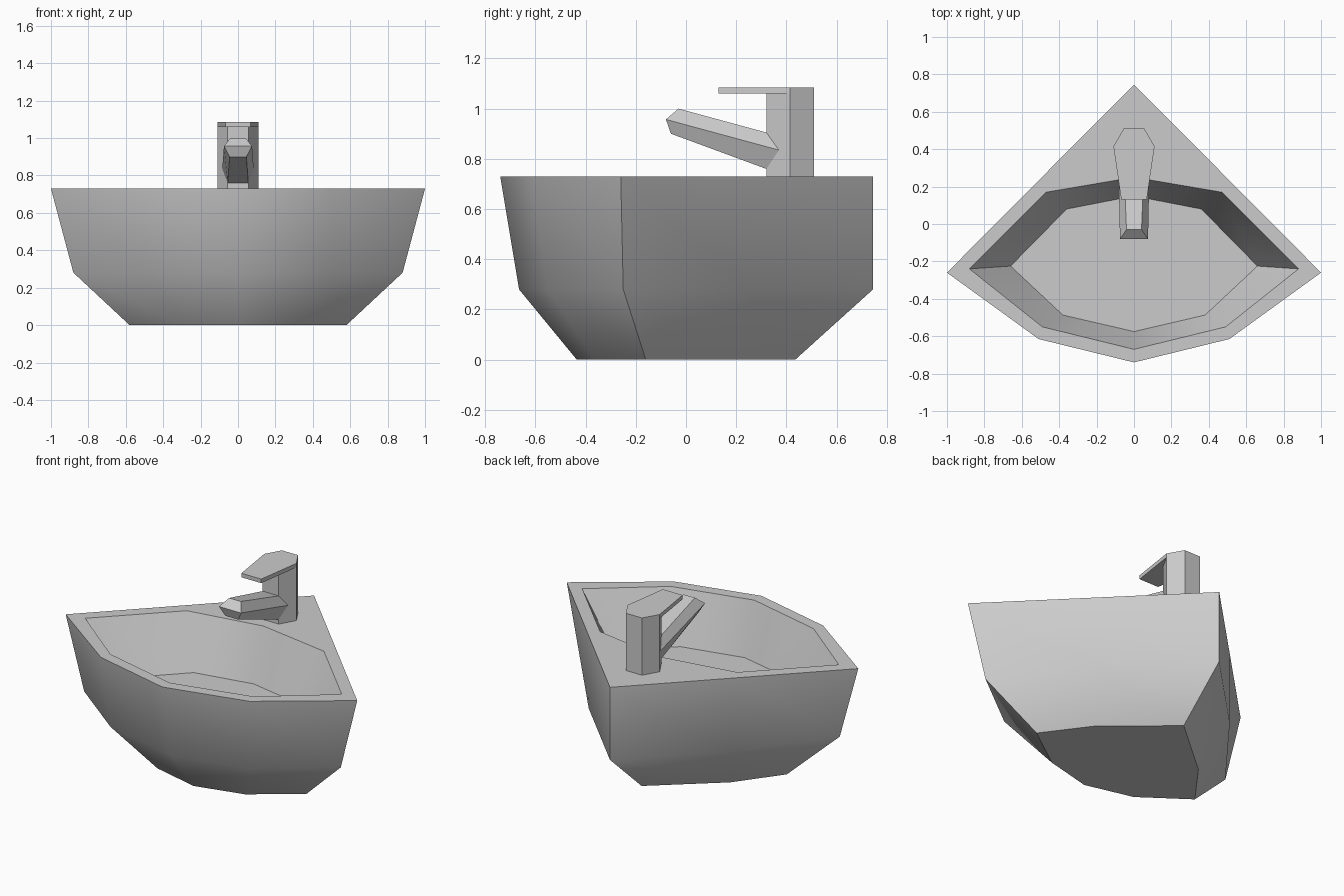
import bpy, bmesh, math

if "Cube" in bpy.data.objects:
    bpy.data.objects.remove(bpy.data.objects["Cube"])


def mirrored(half):
    """Closed ring from its right half, listed back to front (or top to bottom)."""
    return half + [(-x, y, z) for x, y, z in reversed(half) if x > 0]


def level(half, z):
    return mirrored([(x, y, z) for x, y in half])


def loft(name, rings, smooth=None, split_end=None):
    """Skin a stack of equal rings, cap both ends, optionally fold the end cap."""
    bm = bmesh.new()
    vs = [[bm.verts.new(p) for p in ring] for ring in rings]
    n = len(vs[0])
    for a, b in zip(vs, vs[1:]):
        for i in range(n):
            j = (i + 1) % n
            bm.faces.new((a[i], a[j], b[j], b[i]))
    bm.faces.new(vs[0])
    end = bm.faces.new(vs[-1])
    if split_end:
        i, j = split_end
        bmesh.utils.face_split(end, vs[-1][i], vs[-1][j])
    bmesh.ops.recalc_face_normals(bm, faces=bm.faces)
    me = bpy.data.meshes.new(name)
    bm.to_mesh(me)
    bm.free()
    ob = bpy.data.objects.new(name, me)
    bpy.context.collection.objects.link(ob)
    if smooth:
        bpy.ops.object.select_all(action='DESELECT')
        ob.select_set(True)
        bpy.context.view_layer.objects.active = ob
        bpy.ops.object.shade_smooth_by_angle(angle=math.radians(smooth))
    return ob


# Corner basin: underside, waist, outer rim, inner rim, bowl floor
underside = [(0, .435), (.38, .11), (.58, -.16), (.30, -.36), (0, -.435)]
waist = [(0, .745), (.49, .253), (.88, -.25), (.49, -.55), (0, -.665)]
outer_rim = [(0, .745), (.5, .243), (1, -.26), (.51, -.615), (0, -.74)]
inner_rim = [(0, .25), (.47, .17), (.88, -.24), (.49, -.55), (0, -.67)]
floor = [(0, .15), (.36, .08), (.66, -.225), (.38, -.487), (0, -.575)]
loft("basin", [level(underside, 0), level(waist, .28), level(outer_rim, .73),
               level(inner_rim, .73), level(floor, .41)], smooth=45)

# Hexagonal tap body
body = [(.055, .51), (.11, .415), (.055, .32)]
loft("tap_body", [level(body, .73), level(body, 1.06)])

# Flat lever on top, reaching forward
lever = [(.055, .51), (.11, .415), (.068, .13)]
loft("tap_lever", [level(lever, 1.06), level(lever, 1.085)])

# Tilted six-sided spout with a folded tip
base = [(.055, .32, .905), (.084, .37, .835), (.055, .32, .76)]
tip = [(.04, -.03, 1.0), (.075, -.08, .957), (.045, -.06, .9)]
loft("tap_spout", [mirrored(base), mirrored(tip)], split_end=(1, 4))
